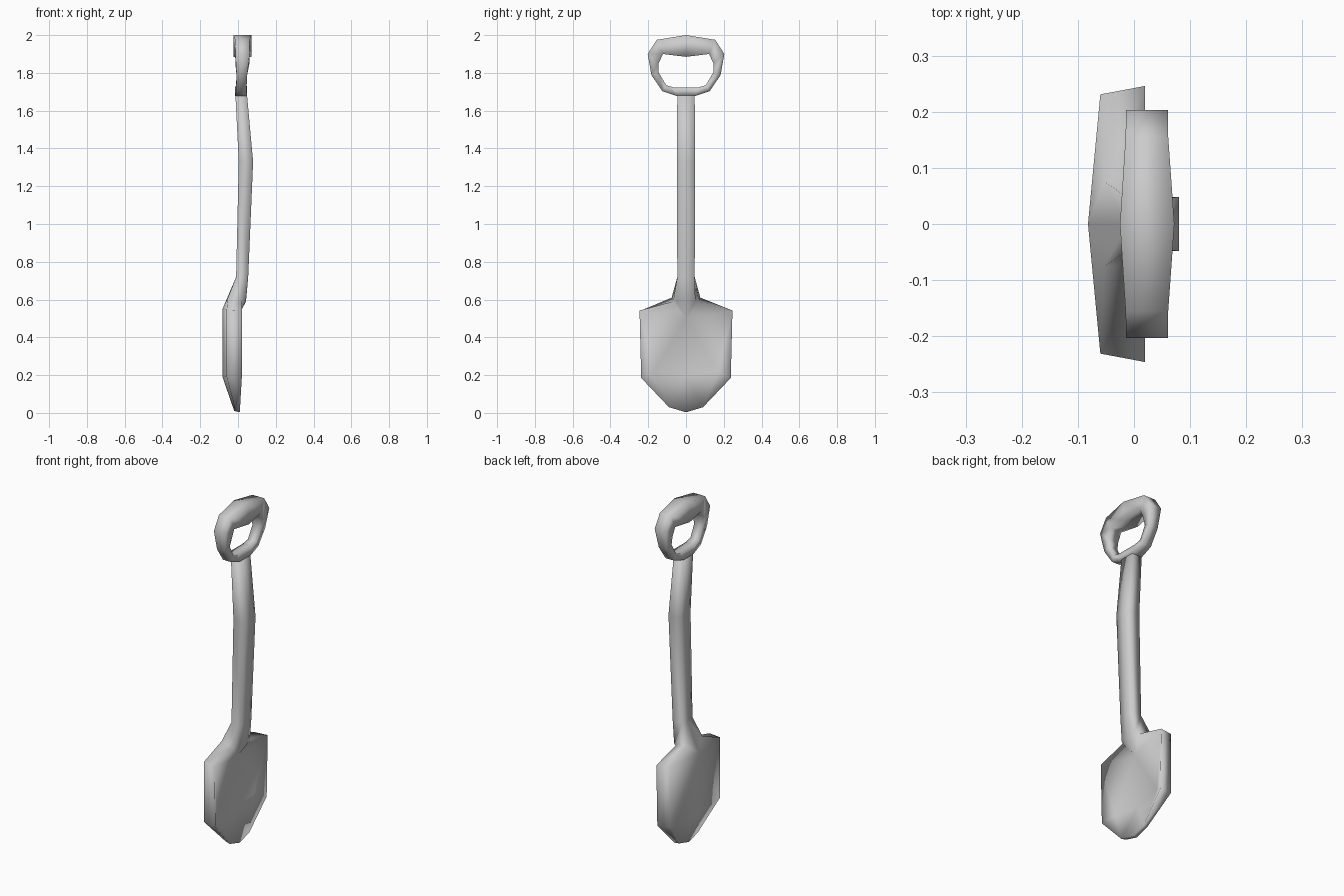
import bpy, bmesh

if "Cube" in bpy.data.objects:
    bpy.data.objects.remove(bpy.data.objects["Cube"])


def make_object(name, verts, faces):
    mesh = bpy.data.meshes.new(name)
    bm = bmesh.new()
    vs = [bm.verts.new(v) for v in verts]
    for f in faces:
        bm.faces.new([vs[i] for i in f])
    bmesh.ops.remove_doubles(bm, verts=bm.verts, dist=0.0005)
    bmesh.ops.recalc_face_normals(bm, faces=bm.faces)
    for f in bm.faces:
        f.smooth = True
    bm.to_mesh(mesh)
    bm.free()
    obj = bpy.data.objects.new(name, mesh)
    bpy.context.collection.objects.link(obj)
    return obj


# handle: closed loop; each station is outer (y, z), inner (y, z), back x, front x
top = (0, 2.0, 0, 1.885, -0.025, 0.072)
side = [(0.155, 1.975, 0.122, 1.9, -0.015, 0.061),
        (0.203, 1.9, 0.145, 1.85, -0.014, 0.061),
        (0.183, 1.788, 0.145, 1.803, -0.008, 0.048),
        (0.125, 1.703, 0.105, 1.735, -0.010, 0.045),
        (0.046, 1.677, 0.066, 1.723, -0.015, 0.048)]
path = [top] + side + [(-s[0], s[1], -s[2]) + s[3:] for s in reversed(side)]
ring_verts, ring_faces = [], []
for i, (oy, oz, iy, iz, a, b) in enumerate(path):
    ring_verts += [(a, oy, oz), (b, oy, oz), (b, iy, iz), (a, iy, iz)]
    n = (i + 1) % len(path) * 4
    ring_faces += [[i * 4 + j, i * 4 + (j + 1) % 4, n + (j + 1) % 4, n + j] for j in range(4)]
make_object("grip_handle", ring_verts, ring_faces)

# shaft, neck and blade: one half (y >= 0) by named points, then mirrored
P = {
    # blade back: spine C, wall base B
    "C1": (-0.082, 0, 0.55), "C2": (-0.082, 0, 0.19), "C3": (-0.02, 0, 0.01),
    "B1": (-0.06, 0.231, 0.545), "B2": (-0.06, 0.228, 0.192), "B3": (-0.018, 0.085, 0.033),
    # rim R
    "R1": (0.02, 0.246, 0.542), "R2": (0.02, 0.237, 0.185),
    "R3": (0.011, 0.09, 0.03), "R4": (0.011, 0, 0.003),
    # shoulder: back N, front M
    "N": (-0.053, 0.076, 0.61), "M": (0.02, 0.068, 0.59),
    # neck front K, ramp end A, hollow floor F
    "K0": (0.042, 0, 0.588), "K": (0.042, 0.05, 0.59), "A": (-0.008, 0, 0.5),
    "F2": (-0.015, 0.17, 0.22), "Fc": (-0.03, 0, 0.2),
}
F = ["C1 B1 B2", "C1 B2 C2", "C2 B2 B3", "C2 B3 C3", "C1 N B1",           # back
     "B1 R1 R2 B2", "B2 R2 R3 B3", "B3 R3 R4 C3", "N M R1 B1",            # walls
     "K0 K A", "K M A", "M R1 A", "A R1 F2", "A F2 Fc",                   # front hollow
     "F2 R1 R2", "F2 R2 R3", "Fc F2 R3", "Fc R3 R4"]

# gently bent four-sided shaft: z, back x, front x, half width
stations = [(0.72, -0.010, 0.054, 0.046), (1.33, 0.004, 0.08, 0.048), (1.69, -0.014, 0.047, 0.046)]
for i, (z, a, b, w) in enumerate(stations):
    P[f"p{i}"], P[f"q{i}"] = (a, 0, z), (a, w, z)
    P[f"r{i}"], P[f"s{i}"] = (b, w, z), (b, 0, z)
    if i:
        F += [f"{u}{i-1} {v}{i-1} {v}{i} {u}{i}" for u, v in ("pq", "qr", "rs")]
F += ["p2 q2 r2 s2", "p0 q0 N", "p0 N C1", "q0 r0 K M", "q0 M N", "s0 r0 K K0"]

names = list(P)
half = [P[k] for k in names]
faces = [[names.index(k) for k in f.split()] for f in F]
n = len(half)
make_object("shaft_and_blade", half + [(x, -y, z) for x, y, z in half],
            faces + [[i + n for i in reversed(f)] for f in faces])
